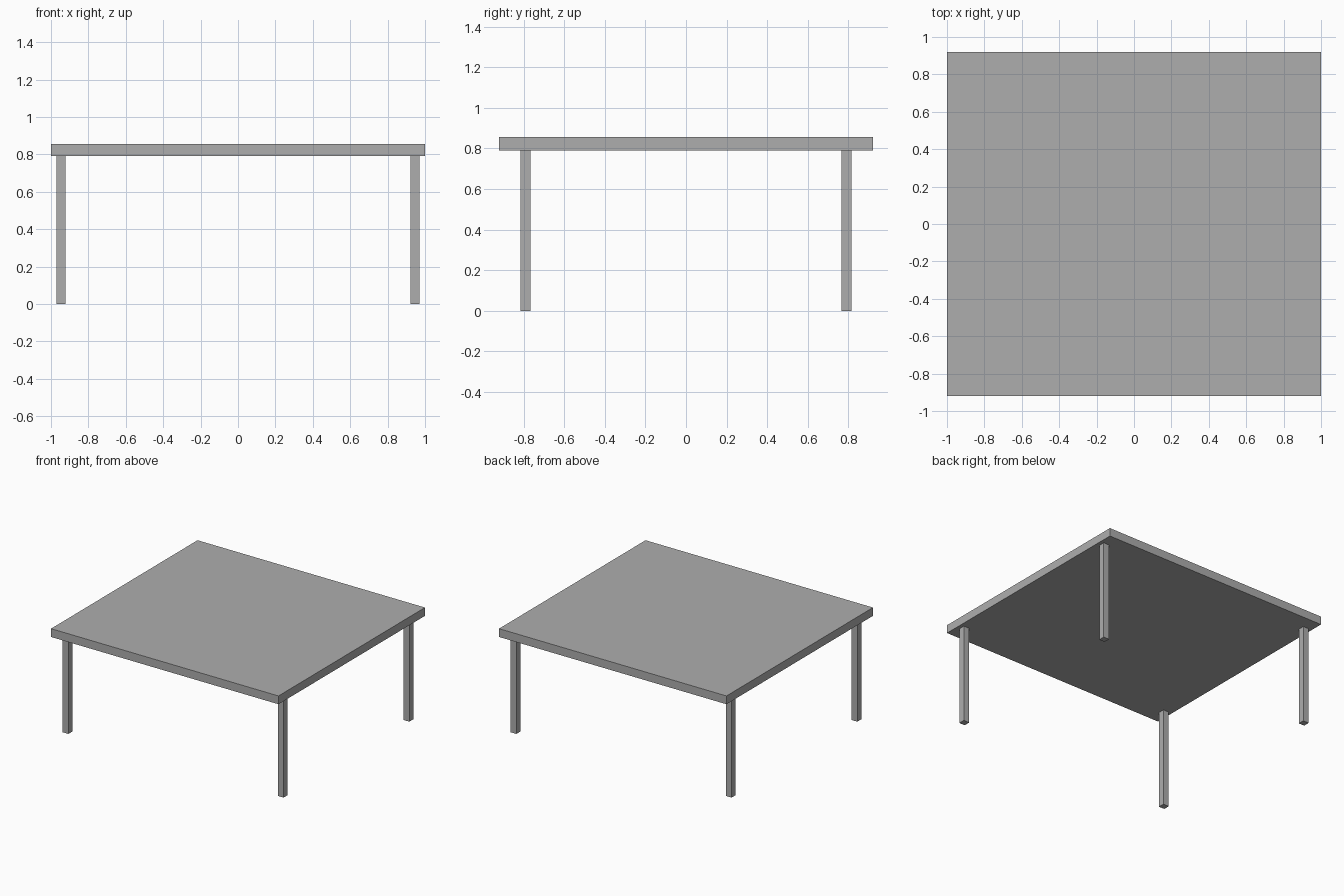
import bpy

cube = bpy.data.objects.get("Cube")
if cube:
    bpy.data.objects.remove(cube, do_unlink=True)

# Single grey finish
GREY = (0.42, 0.42, 0.42, 1)
grey = bpy.data.materials.new("grey")
grey.use_nodes = True
grey.diffuse_color = GREY
grey.node_tree.nodes["Principled BSDF"].inputs["Base Color"].default_value = GREY


def box(name, center, size):
    bpy.ops.mesh.primitive_cube_add(size=1, location=center)
    obj = bpy.context.object
    obj.name = name
    obj.scale = size
    bpy.ops.object.transform_apply(location=False, rotation=False, scale=True)
    obj.data.materials.append(grey)
    return obj


HEIGHT, THICKNESS, LEG = 0.856, 0.066, 0.05
leg_height = HEIGHT - THICKNESS

# Table top slab
box("table_top", (0, 0, HEIGHT - THICKNESS / 2), (2, 1.84, THICKNESS))

# Four square legs
for x, side in ((0.946, "left"), (-0.946, "right")):
    for y, end in ((-0.79, "front"), (0.79, "back")):
        box(f"{end}_{side}_leg", (x, y, leg_height / 2), (LEG, LEG, leg_height))
